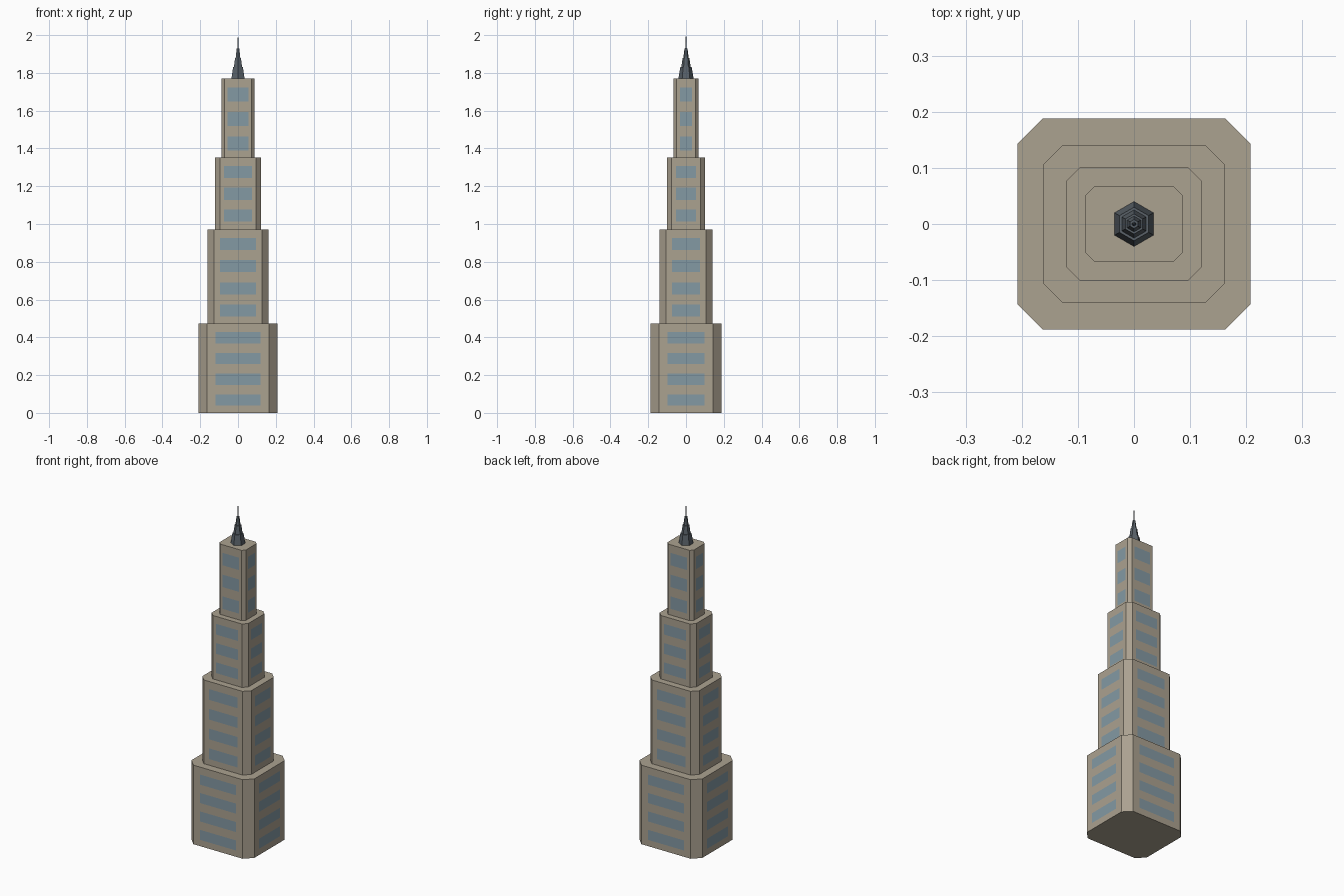
import bpy, math

if "Cube" in bpy.data.objects:
    bpy.data.objects.remove(bpy.data.objects["Cube"])


def material(name, rgb):
    m = bpy.data.materials.new(name)
    m.diffuse_color = (*rgb, 1)
    m.use_nodes = True
    m.node_tree.nodes["Principled BSDF"].inputs["Base Color"].default_value = m.diffuse_color
    return m


STONE = material("stone", (0.41, 0.36, 0.28))
GLASS = material("glass", (0.23, 0.32, 0.37))
METAL = material("metal", (0.10, 0.12, 0.14))


def mesh_object(name, verts, faces, mat):
    me = bpy.data.meshes.new(name)
    me.from_pydata(verts, [], faces)
    me.materials.append(mat)
    ob = bpy.data.objects.new(name, me)
    bpy.context.collection.objects.link(ob)
    return ob


def loft(name, rings, mat):
    """Closed solid through a stack of equal-sized rings, bottom to top."""
    n = len(rings[0])
    faces = [tuple(reversed(range(n)))]
    for r in range(len(rings) - 1):
        for i in range(n):
            j = (i + 1) % n
            faces.append((r * n + i, r * n + j, (r + 1) * n + j, (r + 1) * n + i))
    top = (len(rings) - 1) * n
    faces.append(tuple(range(top, top + n)))
    return mesh_object(name, [v for ring in rings for v in ring], faces, mat)


def octagon(x, y, c, z):
    return [(x, c - y, z), (x, y - c, z), (x - c, y, z), (c - x, y, z),
            (-x, y - c, z), (-x, c - y, z), (c - x, -y, z), (x - c, -y, z)]


# Tiers: half x, half y, chamfer, z0, z1, window half x, half y,
#        first band centre, band step, band height, band count
TIERS = [
    (0.208, 0.188, 0.045, 0.000, 0.472, 0.120, 0.098, 0.068, 0.110, 0.060, 4),
    (0.162, 0.140, 0.034, 0.472, 0.972, 0.094, 0.074, 0.541, 0.118, 0.064, 4),
    (0.121, 0.101, 0.025, 0.972, 1.351, 0.073, 0.053, 1.045, 0.115, 0.064, 3),
    (0.087, 0.067, 0.016, 1.351, 1.771, 0.055, 0.033, 1.426, 0.130, 0.074, 3),
]
GAP = 0.001
for k, (x, y, c, z0, z1, wx, wy, first, step, h, count) in enumerate(TIERS, 1):
    # Chamfered stone block
    loft(f"tower_tier_{k}", [octagon(x, y, c, z0), octagon(x, y, c, z1)], STONE)
    # Window bands on all four sides
    verts, faces = [], []
    for b in range(count):
        lo, hi = first + b * step - h / 2, first + b * step + h / 2
        for s in (-1, 1):
            fy, fx = s * (y + GAP), s * (x + GAP)
            for p, q in (((-s * -wx, fy), (-s * wx, fy)),
                         ((fx, -s * wy), (fx, s * wy))):
                i = len(verts)
                verts += [(*p, lo), (*q, lo), (*q, hi), (*p, hi)]
                faces.append((i, i + 1, i + 2, i + 3))
    mesh_object(f"windows_tier_{k}", verts, faces, GLASS)

# Stepped hexagonal spire with needle tip: (radius, z)
PROFILE = [(0.040, 1.771), (0.030, 1.83), (0.025, 1.83), (0.018, 1.88),
           (0.014, 1.88), (0.008, 1.93), (0.004, 1.93), (0.001, 2.0)]
loft("spire", [[(r * math.cos(a), r * math.sin(a), z)
                for a in (math.radians(30 + 60 * i) for i in range(6))]
               for r, z in PROFILE], METAL)
